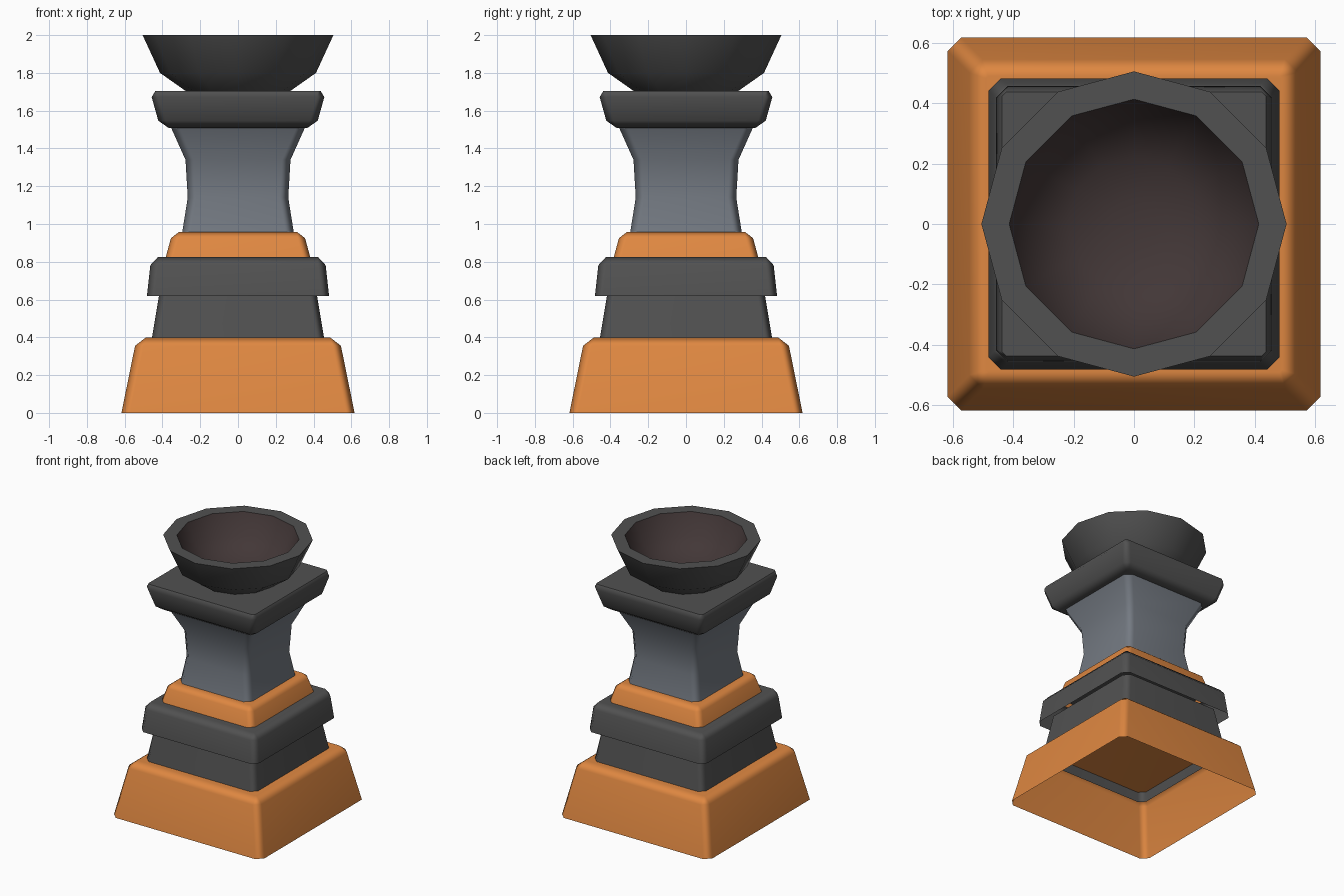
import bpy, bmesh, math

if "Cube" in bpy.data.objects:
    bpy.data.objects.remove(bpy.data.objects["Cube"])


def material(name, rgb):
    m = bpy.data.materials.new(name)
    m.diffuse_color = (*rgb, 1)
    m.use_nodes = True
    m.node_tree.nodes["Principled BSDF"].inputs["Base Color"].default_value = m.diffuse_color
    return m


ORANGE = material("orange", (0.74, 0.245, 0.053))
CHARCOAL = material("charcoal", (0.083, 0.083, 0.083))
SLATE = material("slate grey", (0.175, 0.195, 0.225))
SOOT = material("soot brown", (0.055, 0.038, 0.038))


def square_ring(half, z, cut):
    """Square outline with clipped corners, counter-clockwise."""
    a, b = half, half - cut
    return [(x, y, z) for x, y in ((a, -b), (a, b), (b, a), (-b, a),
                                   (-a, b), (-a, -b), (-b, -a), (b, -a))]


def round_ring(radius, z, sides=12):
    return [(radius * math.cos(i * math.tau / sides),
             radius * math.sin(i * math.tau / sides), z) for i in range(sides)]


def loft(name, rings, mats, top=True, bottom=False, inner_from=None):
    """Skin a stack of rings; bands from inner_from on use the second material."""
    bm = bmesh.new()
    vs = [[bm.verts.new(p) for p in r] for r in rings]
    for k in range(len(vs) - 1):
        lo, hi, n = vs[k], vs[k + 1], len(vs[k])
        for i in range(n):
            j = (i + 1) % n
            f = bm.faces.new((lo[i], lo[j], hi[j], hi[i]))
            f.material_index = int(inner_from is not None and k >= inner_from)
    if top:
        f = bm.faces.new(vs[-1])
        f.material_index = int(inner_from is not None)
    if bottom:
        bm.faces.new(vs[0][::-1])
    me = bpy.data.meshes.new(name)
    bm.to_mesh(me)
    bm.free()
    for m in mats:
        me.materials.append(m)
    ob = bpy.data.objects.new(name, me)
    bpy.context.collection.objects.link(ob)
    bpy.ops.object.select_all(action='DESELECT')
    ob.select_set(True)
    bpy.context.view_layer.objects.active = ob
    bpy.ops.object.shade_smooth_by_angle(angle=math.radians(52))
    if inner_from is None:
        wn = ob.modifiers.new("weighted", 'WEIGHTED_NORMAL')
        wn.keep_sharp = True
    return ob


def block(name, profile, mat, **kw):
    return loft(name, [square_ring(*p) for p in profile], [mat], **kw)


# Plinth and stepped base: hollow shells, open underneath
block("base", [(0.617, 0, 0.045), (0.545, 0.355, 0.045), (0.49, 0.398, 0.008)], ORANGE)
block("lower_block", [(0.467, 0.33, 0.04), (0.412, 0.66, 0.04)], CHARCOAL)
block("lower_lip", [(0.482, 0.62, 0.042), (0.464, 0.782, 0.042), (0.424, 0.825, 0.008)], CHARCOAL)
block("trim", [(0.392, 0.79, 0.04), (0.355, 0.925, 0.04), (0.312, 0.958, 0.008)], ORANGE)

# Waisted column
block("column", [(0.302, 0.92, 0.045), (0.295, 0.958, 0.045), (0.266, 1.14, 0.045),
                 (0.278, 1.34, 0.045), (0.352, 1.505, 0.045), (0.356, 1.515, 0.045)],
      SLATE, top=False)

# Capital slab
block("capital", [(0.365, 1.507, 0.01), (0.422, 1.547, 0.04), (0.457, 1.672, 0.04),
                  (0.437, 1.705, 0.015)], CHARCOAL, bottom=True)

# Twelve-sided fire bowl: outside, flat rim, then dark inside
bowl = [(0.25, 1.685), (0.278, 1.705), (0.413, 1.80), (0.505, 2.0),
        (0.413, 2.0), (0.345, 1.85), (0.22, 1.765), (0.08, 1.735)]
loft("bowl", [round_ring(r, z) for r, z in bowl], [CHARCOAL, SOOT], inner_from=4)
